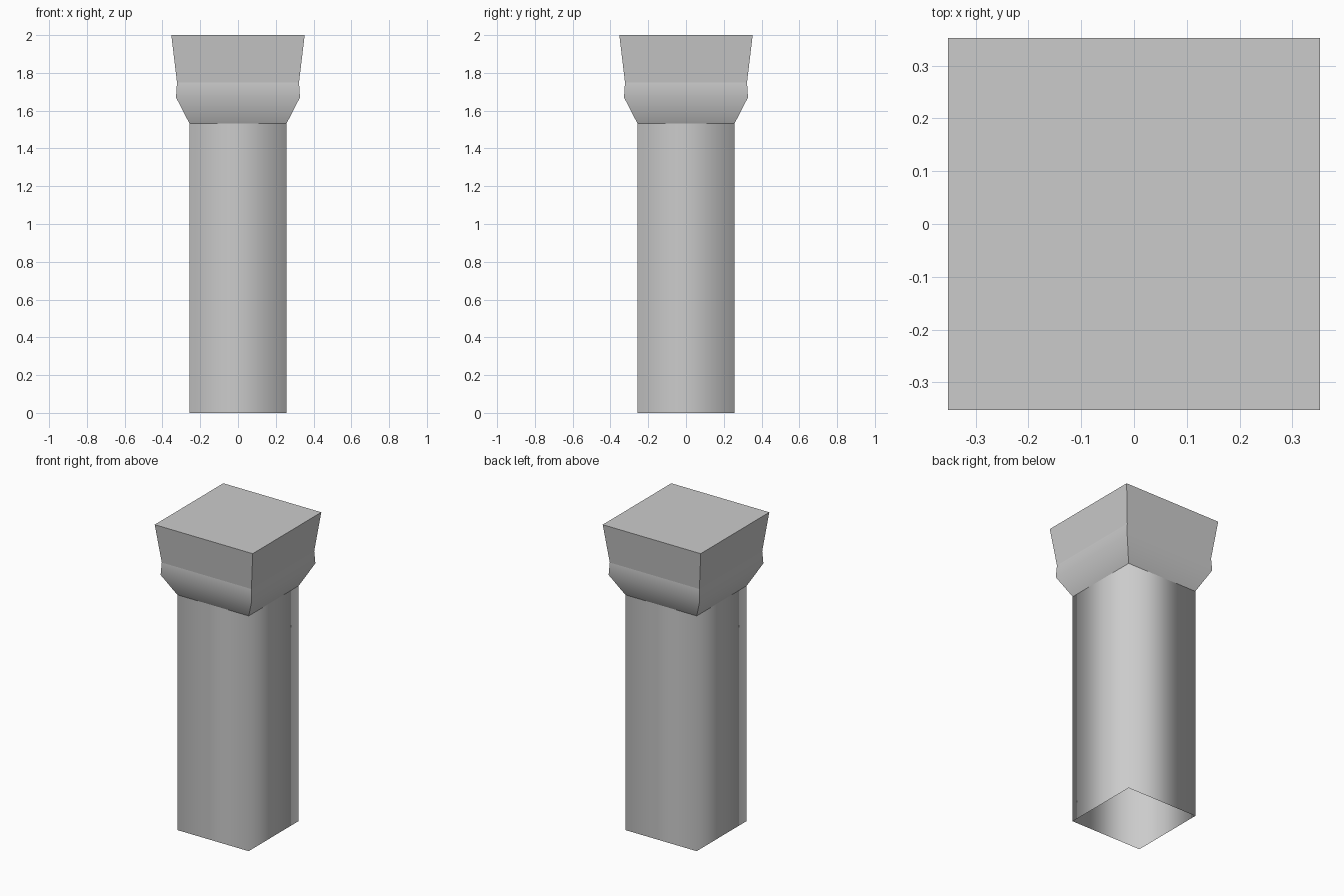
import bpy
import bmesh

cube = bpy.data.objects.get("Cube")
if cube:
    bpy.data.objects.remove(cube, do_unlink=True)

# Plain stone material
STONE = (0.6, 0.6, 0.6, 1.0)
stone = bpy.data.materials.new("grey stone")
stone.use_nodes = True
stone.diffuse_color = STONE
stone.node_tree.nodes["Principled BSDF"].inputs["Base Color"].default_value = STONE


def square_sweep(name, profile, cap_top=False, sharp_corners=False, sharp_rings=()):
    """Skin square rings given as (half width, height), smooth shaded."""
    bm = bmesh.new()
    corners = ((-1, -1), (1, -1), (1, 1), (-1, 1))
    rings = [[bm.verts.new((sx * h, sy * h, z)) for sx, sy in corners]
             for h, z in profile]
    for low, high in zip(rings, rings[1:]):
        for i in range(4):
            j = (i + 1) % 4
            bm.faces.new((low[i], low[j], high[j], high[i]))
            if sharp_corners:
                bm.edges.get((low[i], high[i])).smooth = False
    if cap_top:
        bm.faces.new(rings[-1])
    for r in sharp_rings:
        for i in range(4):
            bm.edges.get((rings[r][i], rings[r][(i + 1) % 4])).smooth = False
    for face in bm.faces:
        face.smooth = True
    mesh = bpy.data.meshes.new(name)
    bm.to_mesh(mesh)
    bm.free()
    mesh.materials.append(stone)
    obj = bpy.data.objects.new(name, mesh)
    bpy.context.collection.objects.link(obj)
    return obj


# Square shaft, open at the foot, with shading rounded over its corners
square_sweep("shaft", [(0.257, 0.0), (0.257, 1.532)])

# Flared capital with mitred corners and a flat top
square_sweep("capital",
             [(0.257, 1.532), (0.328, 1.67), (0.323, 1.75), (0.353, 2.0)],
             cap_top=True, sharp_corners=True, sharp_rings=(2, 3))
